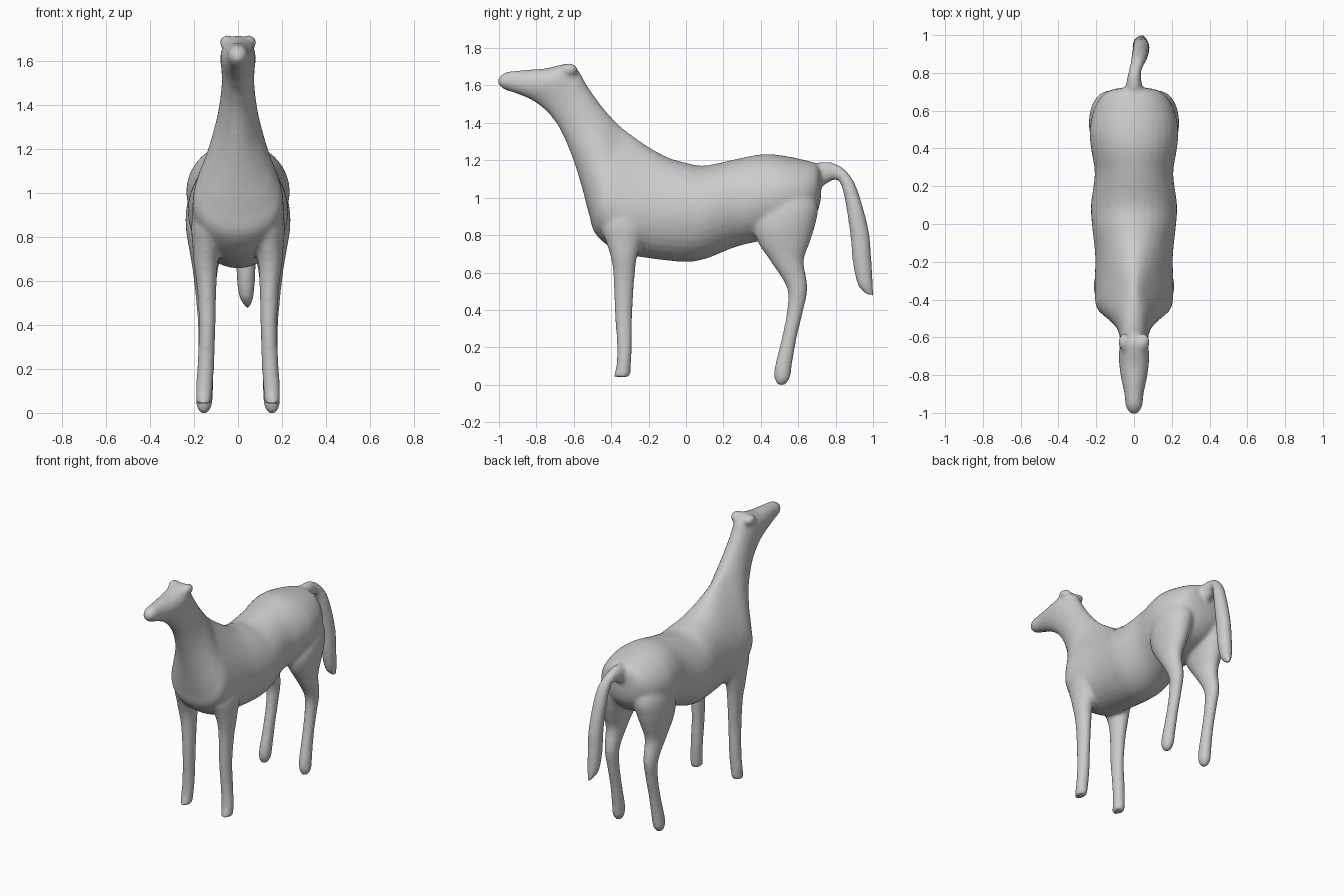
import bpy, bmesh, math
from mathutils import Vector

SIDES = 32


def catmull(a, b, c, d, t):
    return [0.5 * (2 * q + (r - p) * t + (2 * p - 5 * q + 4 * r - s) * t * t
                   + (3 * q - p - 3 * r + s) * t ** 3) for p, q, r, s in zip(a, b, c, d)]


def loft(bm, stations, mirror=1, steps=6):
    """Station: y,z of one edge, y,z of the opposite edge, x centre, half width, taper."""
    last = len(stations) - 1
    smooth = []
    for i in range(last):
        quad = [stations[min(max(j, 0), last)] for j in range(i - 1, i + 3)]
        smooth += [catmull(*quad, s / steps) for s in range(steps)]
    smooth.append(stations[-1])
    rings = []
    for y0, z0, y1, z1, xc, w, k in smooth:
        ring = []
        for j in range(SIDES):
            a = 2 * math.pi * j / SIDES
            c = math.cos(a)
            x = xc + w * math.sin(a) * (1 - k * c)
            ring.append(bm.verts.new((mirror * x,
                                      (y0 + y1) / 2 + (y0 - y1) / 2 * c,
                                      (z0 + z1) / 2 + (z0 - z1) / 2 * c)))
        rings.append(ring)
    faces = [bm.faces.new(rings[0]), bm.faces.new(rings[-1][::-1])]
    for r, q in zip(rings, rings[1:]):
        for j in range(SIDES):
            n = (j + 1) % SIDES
            faces.append(bm.faces.new((r[j], q[j], q[n], r[n])))
    bmesh.ops.recalc_face_normals(bm, faces=faces)


# rump, barrel, neck and head in one sweep: top edge, bottom edge, width, taper
trunk = [
    (.722, 1.13, .722, 1.00, .06, 0), (.70, 1.18, .70, .92, .145, 0),
    (.62, 1.205, .63, .84, .205, 0), (.50, 1.228, .50, .79, .235, 0),
    (.40, 1.232, .38, .765, .226, 0), (.27, 1.207, .26, .735, .208, 0),
    (.10, 1.172, .10, .672, .228, 0), (0, 1.187, -.02, .658, .222, 0),
    (-.10, 1.217, -.22, .68, .205, .1), (-.20, 1.272, -.36, .71, .20, .3),
    (-.30, 1.342, -.48, .80, .185, .5), (-.35, 1.383, -.518, .91, .155, .5),
    (-.40, 1.432, -.555, 1.05, .122, .3), (-.46, 1.502, -.602, 1.20, .092, .1),
    (-.53, 1.602, -.665, 1.35, .075, 0), (-.575, 1.68, -.725, 1.44, .075, 0),
    (-.63, 1.717, -.775, 1.487, .08, -.1), (-.75, 1.692, -.83, 1.525, .073, -.1),
    (-.88, 1.682, -.91, 1.558, .052, 0), (-.965, 1.67, -.97, 1.578, .043, 0),
    (-1.004, 1.64, -1.004, 1.605, .02, 0)]

# legs: z, front y, back y, inner x, outer x
hind_leg = [
    (1.08, .46, .66, .04, .19), (.95, .40, .705, .03, .232), (.85, .365, .69, .04, .238),
    (.76, .385, .662, .065, .225), (.66, .452, .63, .09, .208), (.52, .538, .65, .105, .192),
    (.40, .54, .628, .11, .183), (.25, .512, .592, .112, .183), (.10, .475, .566, .113, .19),
    (.04, .472, .558, .118, .19), (.01, .482, .54, .13, .18), (-.003, .497, .525, .145, .165)]
front_leg = [
    (1.0, -.40, -.22, .05, .19), (.86, -.455, -.2, .05, .212), (.77, -.43, -.235, .075, .208),
    (.68, -.402, -.262, .092, .202), (.58, -.388, -.274, .098, .188),
    (.40, -.382, -.286, .102, .178), (.22, -.37, -.288, .108, .185),
    (.11, -.372, -.294, .115, .192), (.042, -.388, -.298, .122, .19)]

# tail: outer edge, inner edge, x centre, width
tail = [
    (.66, 1.18, .68, 1.04, 0, .05, 0), (.74, 1.192, .745, 1.07, 0, .042, 0),
    (.80, 1.182, .79, 1.095, .003, .034, 0), (.865, 1.135, .82, 1.085, .015, .036, 0),
    (.918, 1.04, .845, 1.01, .028, .042, 0), (.976, .83, .877, .81, .037, .045, 0),
    (.992, .66, .892, .65, .036, .044, 0), (1.0, .54, .92, .53, .038, .034, 0),
    (1.004, .472, .965, .482, .045, .01, 0)]


def leg(rows):
    return [(f, z, b, z, (i + o) / 2, (o - i) / 2, 0) for z, f, b, i, o in rows]


bm = bmesh.new()
loft(bm, [s[:4] + (0,) + s[4:] for s in trunk])
loft(bm, tail)
for side in (-1, 1):
    loft(bm, leg(hind_leg), side)
    loft(bm, leg(front_leg), side)
    # ear bump
    ear = bmesh.ops.create_uvsphere(bm, u_segments=16, v_segments=10, radius=.034)["verts"]
    for v in ear:
        v.co = Vector((v.co.x + side * .05, v.co.y * 1.4 - .625, v.co.z + 1.685))

mesh = bpy.data.meshes.new("horse_body")
bm.to_mesh(mesh)
bm.free()
horse = bpy.data.objects.new("horse_body", mesh)
bpy.context.collection.objects.link(horse)

# fuse the parts into one soft skin
skin = horse.modifiers.new("fuse", 'REMESH')
skin.mode = 'VOXEL'
skin.voxel_size = .011
skin.use_smooth_shade = True
soften = horse.modifiers.new("soften", 'SMOOTH')
soften.factor = .5
soften.iterations = 10
